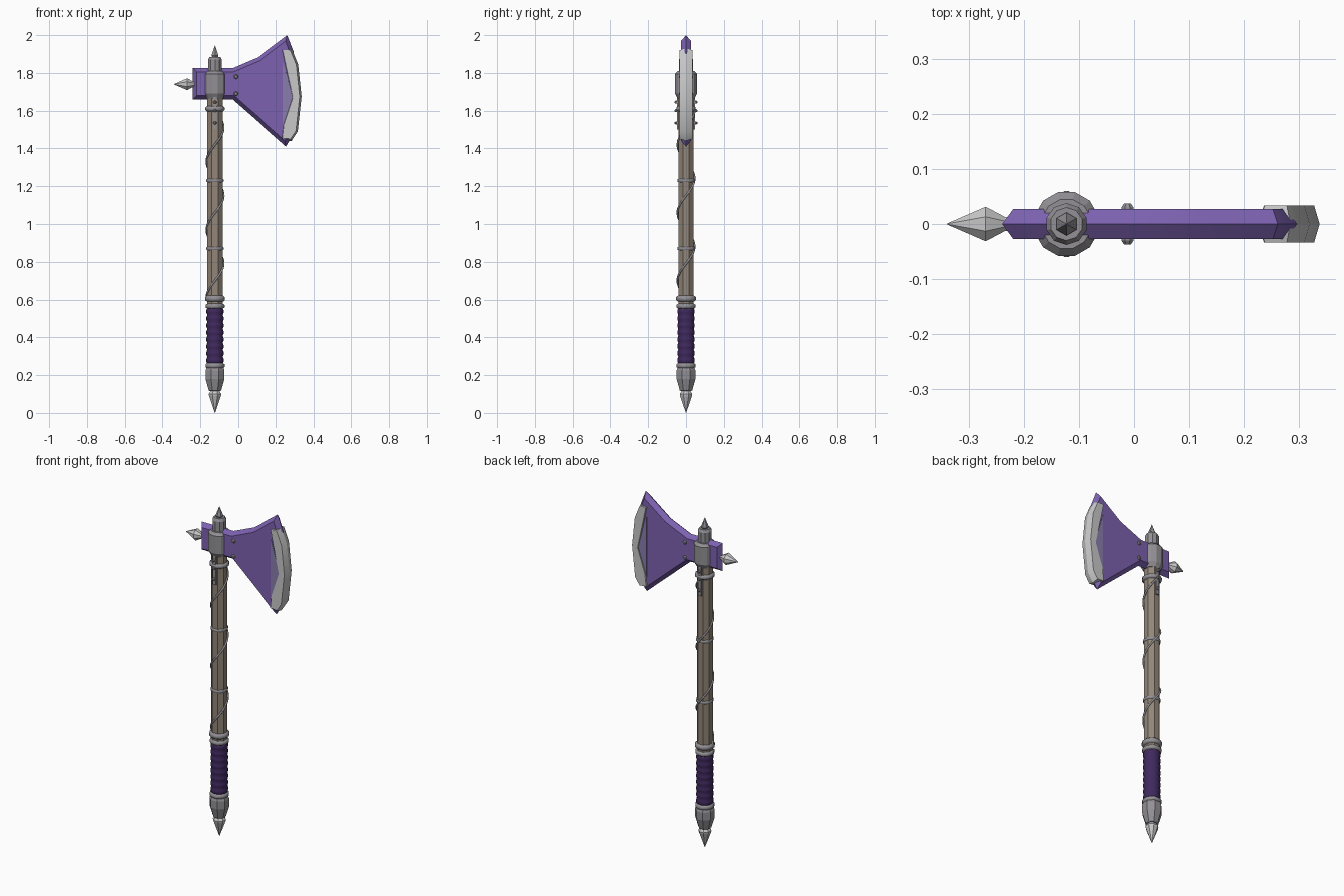
import bpy, bmesh, math
from mathutils import Vector, Matrix

if "Cube" in bpy.data.objects:
    bpy.data.objects.remove(bpy.data.objects["Cube"])

AXIS_X = -0.123  # centre line of the haft


def material(name, rgb):
    m = bpy.data.materials.new(name)
    m.use_nodes = True
    m.diffuse_color = (*rgb, 1)
    m.node_tree.nodes["Principled BSDF"].inputs["Base Color"].default_value = (*rgb, 1)
    return m


WOOD = material("weathered wood", (0.29, 0.24, 0.19))
METAL = material("dull metal", (0.29, 0.28, 0.30))
STEEL = material("bright steel", (0.58, 0.58, 0.58))
PURPLE = material("purple blade", (0.20, 0.12, 0.43))
PALE = material("pale violet", (0.25, 0.20, 0.42))
GRIP = material("dark purple grip", (0.05, 0.022, 0.11))


def finish(bm, name, mat, smooth=None):
    bmesh.ops.remove_doubles(bm, verts=bm.verts, dist=0.0001)
    bmesh.ops.recalc_face_normals(bm, faces=bm.faces)
    me = bpy.data.meshes.new(name)
    bm.to_mesh(me)
    bm.free()
    me.materials.append(mat)
    ob = bpy.data.objects.new(name, me)
    bpy.context.collection.objects.link(ob)
    if smooth:
        bpy.ops.object.select_all(action="DESELECT")
        bpy.context.view_layer.objects.active = ob
        ob.select_set(True)
        bpy.ops.object.shade_smooth_by_angle(angle=math.radians(smooth))
    return ob


def lathe(name, profile, sides, mat, smooth=None, place=None):
    """Turn (radius, height) pairs around the haft, or around a placed axis."""
    bm = bmesh.new()
    rings = []
    for r, z in profile:
        angles = [math.tau * (i + 0.5) / sides for i in range(sides)]
        rings.append([bm.verts.new((r * math.cos(a), r * math.sin(a), z)) for a in angles])
    for a, b in zip(rings, rings[1:]):
        for i in range(sides):
            j = (i + 1) % sides
            bm.faces.new((a[i], a[j], b[j], b[i]))
    bm.faces.new(rings[0][::-1])
    bm.faces.new(rings[-1])
    bm.transform(place or Matrix.Translation((AXIS_X, 0, 0)))
    return finish(bm, name, mat, smooth)


def plate(name, outline, half, inset, mat, smooth=None):
    """Flat double-sided plate in x-z, bevelled from a thin rim to its two faces."""
    pts = [Vector(p) for p in outline]
    n = len(pts)
    inner = []
    for i, p in enumerate(pts):
        d1 = (p - pts[i - 1]).normalized()
        d2 = (pts[(i + 1) % n] - p).normalized()
        n1, n2 = Vector((-d1.y, d1.x)), Vector((-d2.y, d2.x))
        inner.append(p + (n1 + n2) * inset / (1 + n1.dot(n2)))
    bm = bmesh.new()
    rim = [bm.verts.new((p.x, 0, p.y)) for p in pts]
    for side in (-1, 1):
        face = [bm.verts.new((p.x, side * half, p.y)) for p in inner]
        bm.faces.new(face)
        for i in range(n):
            j = (i + 1) % n
            bm.faces.new((rim[i], rim[j], face[j], face[i]))
    return finish(bm, name, mat, smooth)


def axis_y(x, z):
    return Matrix.Translation((x, 0, z)) @ Matrix.Rotation(math.radians(90), 4, "X")


# Haft and the part of it above the socket
lathe("haft", [(0.044, 0.54), (0.044, 1.70)], 8, WOOD)
lathe("haft_top", [(0.038, 1.78), (0.038, 1.87), (0.03, 1.885)], 10, METAL)
lathe("top_spike", [(0.012, 1.87), (0.021, 1.892), (0.001, 1.945)], 6, METAL)

# Grip with rounded ridges
ridges = 8
step = (0.555 - 0.26) / ridges
grip = []
for i in range(ridges):
    z = 0.26 + i * step
    grip += [(0.042, z), (0.047, z + step * 0.3), (0.047, z + step * 0.7)]
lathe("grip", grip + [(0.042, 0.555)], 12, GRIP, 60)

# Pommel and bottom spike
lathe("pommel", [(0.03, 0.115), (0.036, 0.12), (0.054, 0.18), (0.054, 0.225), (0.044, 0.25)],
      8, METAL)
lathe("bottom_spike", [(0.022, 0.12), (0.036, 0.10), (0.034, 0.09), (0.001, 0.0)], 8, STEEL)

# Rings around the haft
for i, (z, r, h) in enumerate([(0.25, 0.052, 0.015), (0.565, 0.052, 0.014), (0.605, 0.054, 0.016),
                               (0.87, 0.047, 0.012), (1.23, 0.047, 0.012), (1.61, 0.053, 0.014)]):
    lathe(f"ring_{i + 1}", [(r - 0.01, z - h), (r, z - h * 0.5), (r, z + h * 0.5), (r - 0.01, z + h)],
          12, METAL, 60)

# Wire wound up the haft
curve = bpy.data.curves.new("spiral_wire", "CURVE")
curve.dimensions = "3D"
curve.bevel_depth = 0.0055
curve.bevel_resolution = 1
spline = curve.splines.new("POLY")
count = 66
spline.points.add(count - 1)
for i, p in enumerate(spline.points):
    z = 0.61 + i / (count - 1)
    a = math.tau * (z - 0.70) / 0.36 - math.pi / 2
    p.co = (AXIS_X + 0.045 * math.cos(a), 0.045 * math.sin(a), z, 1)
curve.materials.append(METAL)
wire = bpy.data.objects.new("spiral_wire", curve)
bpy.context.collection.objects.link(wire)
bpy.ops.object.select_all(action="DESELECT")
bpy.context.view_layer.objects.active = wire
wire.select_set(True)
bpy.ops.object.convert(target="MESH")

# Socket
lathe("socket", [(0.046, 1.665), (0.06, 1.69), (0.06, 1.795), (0.046, 1.81)], 12, METAL)

# Riveted straps below the socket, front and back
for side, label in ((-1, "front"), (1, "back")):
    bm = bmesh.new()
    bmesh.ops.create_cube(bm, size=1, matrix=Matrix.Translation((AXIS_X, side * 0.041, 1.59))
                          @ Matrix.Diagonal((0.02, 0.014, 0.18, 1)))
    finish(bm, f"{label}_strap", METAL)
for i, z in enumerate((1.535, 1.60, 1.645)):
    lathe(f"strap_rivet_{i + 1}", [(0.005, -0.06), (0.009, -0.053), (0.009, 0.053), (0.005, 0.06)],
          8, METAL, place=axis_y(AXIS_X, z))

# Axe head with bevelled edges
plate("axe_head", [(-0.24, 1.66), (-0.03, 1.66), (0.255, 1.41), (0.305, 1.49), (0.315, 1.70),
                   (0.297, 1.91), (0.262, 2.0), (0.106, 1.883), (-0.03, 1.825), (-0.24, 1.825)],
      0.027, 0.02, PURPLE, 50)

# Pale inlay and steel cutting edge
plate("blade_inlay", [(0.236, 1.50), (0.295, 1.67), (0.236, 1.87)], 0.029, 0.001, PALE)
plate("cutting_edge", [(0.226, 1.445), (0.285, 1.44), (0.318, 1.49), (0.338, 1.675), (0.32, 1.845),
                       (0.285, 1.93), (0.226, 1.93), (0.247, 1.83), (0.282, 1.67), (0.235, 1.53)],
      0.034, 0.01, STEEL, 30)

# Bolts through the head
for i, z in enumerate((1.69, 1.78)):
    lathe(f"head_bolt_{i + 1}", [(0.007, -0.037), (0.012, -0.03), (0.012, 0.03), (0.007, 0.037)],
          8, METAL, place=axis_y(-0.012, z))

# Back spike
lathe("back_spike", [(0.014, 0.21), (0.014, 0.235), (0.034, 0.27), (0.001, 0.34)], 8, STEEL,
      place=Matrix.Translation((0, 0, 1.74)) @ Matrix.Rotation(math.radians(-90), 4, "Y"))
